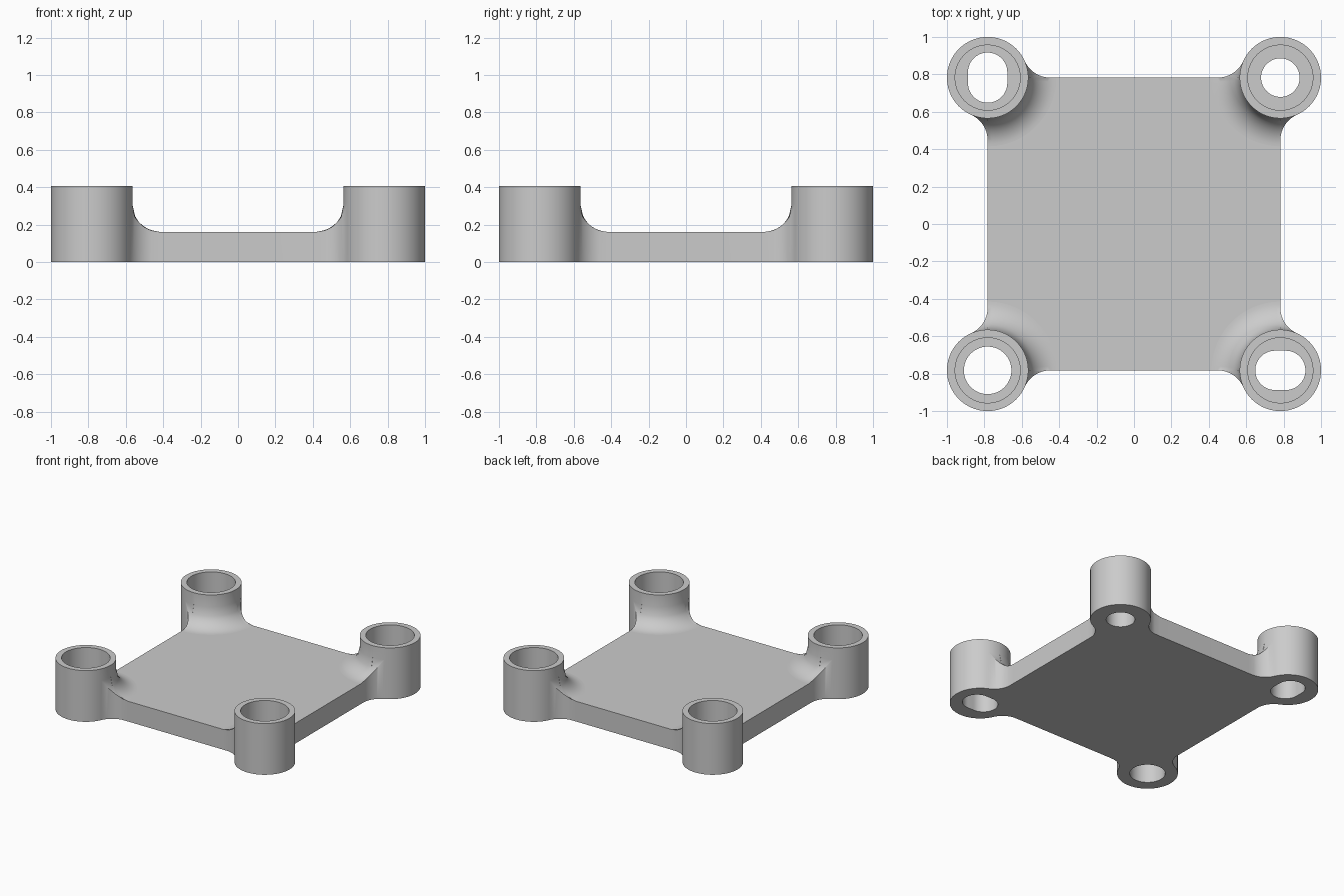
import bpy, bmesh
from math import pi, sin, cos, sqrt, atan2, radians

if "Cube" in bpy.data.objects:
    bpy.data.objects.remove(bpy.data.objects["Cube"])

CENTRE = 0.7825      # boss centres, also the plate's half width
BOSS_R, BORE_R = 0.2175, 0.174
HEIGHT, PLATE, FLOOR = 0.405, 0.16, 0.16
FILLET = 0.15
STEPS = 10
reach = sqrt(BOSS_R**2 + 2 * BOSS_R * FILLET)   # where the side fillet meets the plate edge
tangent = atan2(FILLET, reach)                  # where it meets the boss
outer = BOSS_R + FILLET

# Angles round a boss; the plate lies between 0 and 90 degrees
flare = [-tangent * (1 - i / 12)**2 for i in range(12)]
inner = [pi / 2 * i / 24 for i in range(25)]
mirrored = [pi / 2 - a for a in reversed(flare)]
back_start = pi / 2 + tangent
back_sweep = 2 * pi - pi / 2 - 2 * tangent
back = [back_start + back_sweep * i / 60 for i in range(1, 60)]
ANGLES = flare + inner + mirrored + back
FIRST, LAST = len(flare), len(flare) + len(inner) - 1


def outline_radius(i):
    """Plan outline of the fillet round the boss."""
    if FIRST <= i <= LAST:
        return outer
    a = ANGLES[i]
    if a > pi / 4:
        a = pi / 2 - a
    if a <= -tangent + 1e-6:
        return BOSS_R
    b = reach * cos(a) - FILLET * sin(a)
    return b - sqrt(max(0, b * b - reach**2))


def hole_radius(a, r, slot_x, slot_y):
    """Polar radius of a round or slotted screw hole."""
    s = slot_x + slot_y
    along, across = abs(cos(a)), abs(sin(a))
    if slot_y:
        along, across = across, along
    if across > 1e-6 and r / across * along <= s:
        return r / across
    return s * along + sqrt((s * along)**2 - s * s + r * r)


def fillet_height(r):
    return PLATE + FILLET - sqrt(max(0, FILLET**2 - (outer - r)**2))


def add_corner(bm, sx, sy, hole):
    """One boss with its counterbore, hole and fillet; returns the plate arcs."""
    columns = []
    for i, a in enumerate(ANGLES):
        rim, h = outline_radius(i), hole_radius(a, *hole)
        profile = [(rim, 0)]
        for k in range(STEPS + 1):
            r = rim + (BOSS_R - rim) * k / STEPS
            profile.append((r, fillet_height(r)))
        profile += [(BOSS_R, HEIGHT), (BORE_R, HEIGHT), (BORE_R, FLOOR),
                    (h, FLOOR), (h, 0)]
        columns.append([bm.verts.new((sx * (CENTRE - r * cos(a)),
                                      sy * (CENTRE - r * sin(a)), z))
                        for r, z in profile])
    n = len(columns[0])
    for i, col in enumerate(columns):
        nxt = columns[(i + 1) % len(columns)]
        for k in range(n):
            if k == 0 and FIRST <= i < LAST:
                continue                      # open towards the plate
            m = (k + 1) % n
            bm.faces.new((col[k], nxt[k], nxt[m], col[m]))
    arc = columns[FIRST:LAST + 1]
    if sx * sy < 0:
        arc.reverse()
    return [c[0] for c in arc], [c[1] for c in arc]


bm = bmesh.new()
# Corners in order round the plate, each with hole radius and slot half travel
corners = [(-1, -1, (0.127, 0, 0)), (1, -1, (0.105, 0.029, 0)),
           (1, 1, (0.103, 0, 0)), (-1, 1, (0.105, 0, 0.029))]
arcs = [add_corner(bm, *c) for c in corners]
# Order each arc the same way round the plate
arcs = [(low[::-1], top[::-1]) for low, top in arcs]

# Plate underside, top and four straight edges
bm.faces.new([v for low, top in arcs for v in low])
bm.faces.new([v for low, top in arcs for v in top])
for i, (low, top) in enumerate(arcs):
    low2, top2 = arcs[(i + 1) % 4]
    bm.faces.new((low[-1], low2[0], top2[0], top[-1]))

bmesh.ops.remove_doubles(bm, verts=bm.verts, dist=0.00005)
bmesh.ops.dissolve_degenerate(bm, edges=bm.edges, dist=0.00001)
bmesh.ops.recalc_face_normals(bm, faces=bm.faces)
mesh = bpy.data.meshes.new("mounting_plate")
bm.to_mesh(mesh)
bm.free()
plate = bpy.data.objects.new("mounting_plate", mesh)
bpy.context.collection.objects.link(plate)

grey = bpy.data.materials.new("plain_grey")
grey.use_nodes = True
grey.diffuse_color = (0.6, 0.6, 0.6, 1)
grey.node_tree.nodes["Principled BSDF"].inputs["Base Color"].default_value = (0.6, 0.6, 0.6, 1)
mesh.materials.append(grey)

# Smooth curved walls, flat level faces
bpy.ops.object.select_all(action='DESELECT')
plate.select_set(True)
bpy.context.view_layer.objects.active = plate
bpy.ops.object.shade_smooth_by_angle(angle=radians(30))
for p in mesh.polygons:
    if abs(p.normal.z) > 0.9999:
        p.use_smooth = False
